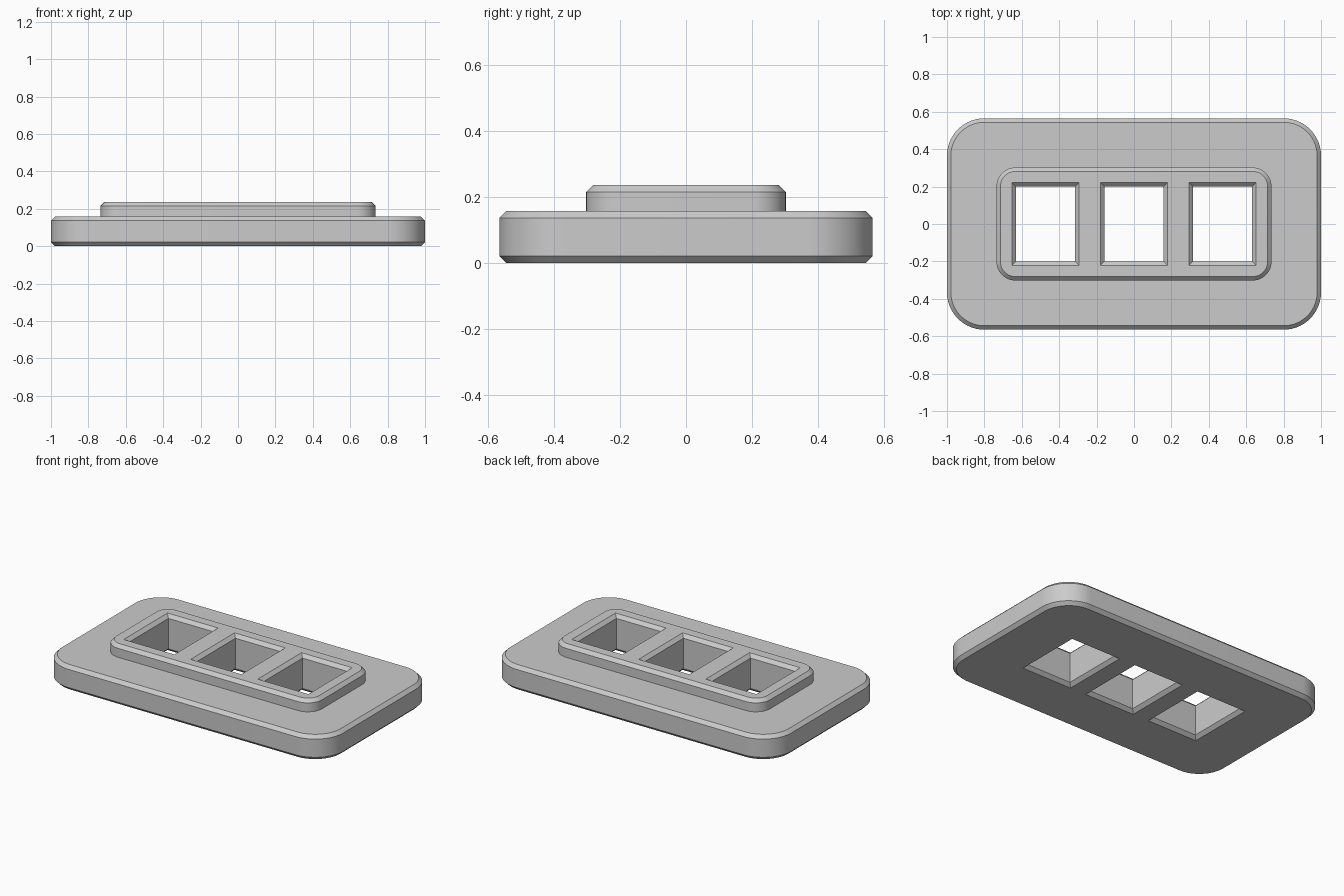
import bpy
import bmesh
from math import cos, sin, pi, radians

cube = bpy.data.objects.get("Cube")
if cube:
    bpy.data.objects.remove(cube, do_unlink=True)

CHAMFER = 0.021
PLATE_TOP = 0.158
PANEL_TOP = 0.236

grey = bpy.data.materials.new("light grey")
grey.use_nodes = True
grey.diffuse_color = (0.6, 0.6, 0.6, 1)
grey.node_tree.nodes["Principled BSDF"].inputs["Base Color"].default_value = (0.6, 0.6, 0.6, 1)


def rounded_ring(hx, hy, radius, z, steps=14):
    """Rounded rectangle outline, counter-clockwise."""
    points = []
    for corner, (sx, sy) in enumerate([(1, 1), (-1, 1), (-1, -1), (1, -1)]):
        for i in range(steps + 1):
            a = (corner + i / steps) * pi / 2
            points.append((sx * (hx - radius) + radius * cos(a),
                           sy * (hy - radius) + radius * sin(a), z))
    return points


def box_ring(cx, hx, hy, z):
    return [(cx + sx * hx, sy * hy, z) for sx, sy in [(1, 1), (-1, 1), (-1, -1), (1, -1)]]


def loft(name, rings):
    """Closed solid through a stack of matching outlines."""
    bm = bmesh.new()
    rows = [[bm.verts.new(p) for p in ring] for ring in rings]
    for low, high in zip(rows, rows[1:]):
        for i in range(len(low)):
            j = (i + 1) % len(low)
            bm.faces.new((low[i], low[j], high[j], high[i]))
    bm.faces.new(rows[0][::-1])
    bm.faces.new(rows[-1])
    mesh = bpy.data.meshes.new(name)
    bm.to_mesh(mesh)
    bm.free()
    mesh.materials.append(grey)
    obj = bpy.data.objects.new(name, mesh)
    bpy.context.collection.objects.link(obj)
    return obj


# Base plate with chamfered rims, stepping up to the raised panel
def plate_ring(inset, z):
    return rounded_ring(1 - inset, 0.565 - inset, 0.2 - inset, z)


def panel_ring(inset, z):
    return rounded_ring(0.735 - inset, 0.302 - inset, 0.1 - inset, z)


faceplate = loft("faceplate", [
    plate_ring(CHAMFER, 0),
    plate_ring(0, CHAMFER),
    plate_ring(0, PLATE_TOP - CHAMFER),
    plate_ring(CHAMFER, PLATE_TOP),
    panel_ring(0, PLATE_TOP),
    panel_ring(0, PANEL_TOP - CHAMFER),
    panel_ring(CHAMFER, PANEL_TOP),
])

bpy.ops.object.select_all(action="DESELECT")
bpy.context.view_layer.objects.active = faceplate
faceplate.select_set(True)

# Three through windows, chamfered at both ends
OVER = 0.01
for cx in (-0.473, 0, 0.473):
    def window_ring(grow, z):
        return box_ring(cx, 0.158 + grow, 0.2 + grow, z)

    cutter = loft("window_cutter", [
        window_ring(CHAMFER + OVER, -OVER),
        window_ring(0, CHAMFER),
        window_ring(0, PANEL_TOP - CHAMFER),
        window_ring(CHAMFER + OVER, PANEL_TOP + OVER),
    ])
    cutter.hide_render = True
    cut = faceplate.modifiers.new("window", "BOOLEAN")
    cut.operation = "DIFFERENCE"
    cut.solver = "EXACT"
    cut.object = cutter
    bpy.ops.object.modifier_apply(modifier=cut.name)
    bpy.data.objects.remove(cutter, do_unlink=True)

bpy.ops.object.shade_smooth_by_angle(angle=radians(30))
